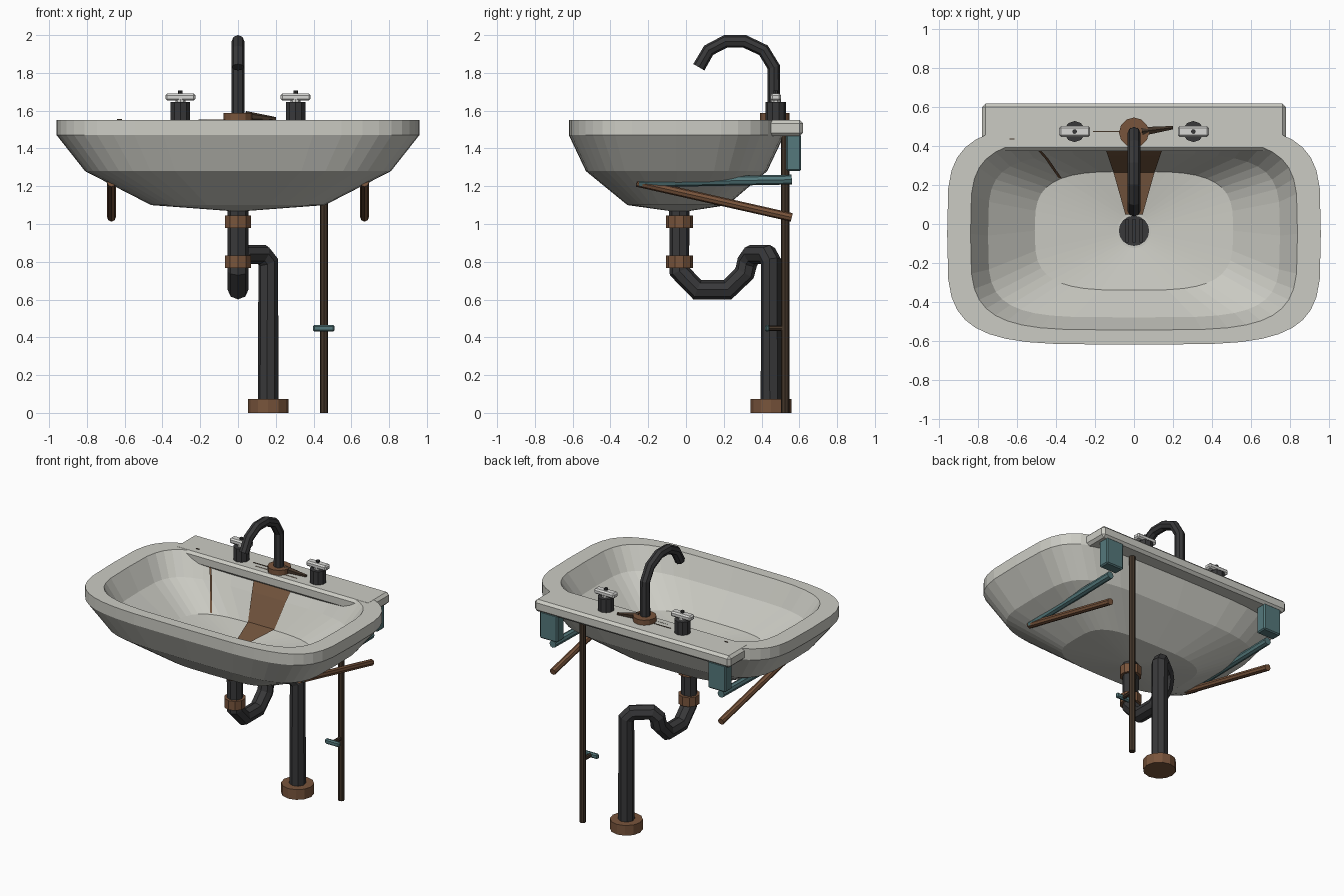
import bpy, bmesh, math
from mathutils import Vector

cube = bpy.data.objects.get("Cube")
if cube:
    bpy.data.objects.remove(cube)


def material(name, rgb):
    m = bpy.data.materials.new(name)
    m.use_nodes = True
    m.diffuse_color = (*rgb, 1)
    m.node_tree.nodes["Principled BSDF"].inputs["Base Color"].default_value = (*rgb, 1)
    return m


CERAMIC = material("old_ceramic", (.60, .60, .55))
WHITE = material("pale_enamel", (.68, .68, .66))
IRON = material("dark_iron", (.04, .04, .042))
COPPER = material("copper", (.19, .09, .045))
RUST = material("rust_stain", (.18, .095, .05))
BROWN = material("dark_brown_pipe", (.055, .035, .022))
TEAL = material("teal_paint", (.09, .19, .20))


def finish(name, bm, mat):
    bmesh.ops.recalc_face_normals(bm, faces=bm.faces)
    mesh = bpy.data.meshes.new(name)
    bm.to_mesh(mesh)
    bm.free()
    mesh.materials.append(mat)
    obj = bpy.data.objects.new(name, mesh)
    bpy.context.collection.objects.link(obj)
    return obj


def rod(name, a, b, r, mat, r2=None, sides=10):
    """Straight round bar from a to b."""
    a, b = Vector(a), Vector(b)
    bm = bmesh.new()
    bmesh.ops.create_cone(bm, cap_ends=True, segments=sides, radius1=r,
                          radius2=r if r2 is None else r2, depth=(b - a).length)
    turn = (b - a).to_track_quat('Z', 'Y').to_matrix().to_4x4()
    bm.transform(turn)
    bmesh.ops.translate(bm, verts=bm.verts, vec=(a + b) / 2)
    return finish(name, bm, mat)


def box(name, lo, hi, mat, bevel=0):
    lo, hi = Vector(lo), Vector(hi)
    bm = bmesh.new()
    bmesh.ops.create_cube(bm, size=1)
    bmesh.ops.scale(bm, verts=bm.verts, vec=hi - lo)
    bmesh.ops.translate(bm, verts=bm.verts, vec=(lo + hi) / 2)
    if bevel:
        bmesh.ops.bevel(bm, geom=bm.edges[:], offset=bevel, segments=1, affect='EDGES')
    return finish(name, bm, mat)


def tube(name, points, r, mat):
    """Eight-sided pipe along a bent path."""
    curve = bpy.data.curves.new(name, 'CURVE')
    curve.dimensions = '3D'
    curve.bevel_depth = r
    curve.bevel_resolution = 2
    curve.use_fill_caps = True
    line = curve.splines.new('POLY')
    line.points.add(len(points) - 1)
    for p, co in zip(line.points, points):
        p.co = (*co, 1)
    obj = bpy.data.objects.new(name, curve)
    bpy.context.collection.objects.link(obj)
    curve.materials.append(mat)
    bpy.ops.object.select_all(action='DESELECT')
    obj.select_set(True)
    bpy.context.view_layer.objects.active = obj
    bpy.ops.object.convert(target='MESH')
    bpy.ops.object.shade_flat()


def strip(name, rows, mat):
    """Thin ribbon; each row is centre x, half width, y, z."""
    bm = bmesh.new()
    pairs = [[bm.verts.new((x + s * w, y, z)) for s in (-1, 1)] for x, w, y, z in rows]
    for (a, b), (c, d) in zip(pairs, pairs[1:]):
        bm.faces.new((a, b, d, c))
    finish(name, bm, mat)


# Basin: rounded rectangular rings, from underside over the rim to the drain
SEGS = 40


def ring(bm, half, front, back, z, power):
    mid, depth = (front + back) / 2, (back - front) / 2
    verts = []
    for i in range(SEGS):
        t = math.tau * i / SEGS
        c, s = math.cos(t), math.sin(t)
        verts.append(bm.verts.new((
            half * math.copysign(abs(c) ** (2 / power), c),
            mid + depth * math.copysign(abs(s) ** (2 / power), s), z)))
    return verts


bm = bmesh.new()
rings = [ring(bm, *spec) for spec in (
    (.06, -.095, .025, 1.07, 2),
    (.46, -.31, .22, 1.10, 3.6),
    (.81, -.53, .43, 1.28, 4.2),
    (.96, -.62, .52, 1.47, 4.2),
    (.96, -.62, .52, 1.55, 4.2),
    (.84, -.545, .445, 1.55, 4.2),
    (.75, -.48, .36, 1.40, 4.2),
    (.51, -.34, .27, 1.225, 3.4),
    (.088, -.123, .053, 1.19, 2))]
for low, high in zip(rings, rings[1:]):
    for i in range(SEGS):
        j = (i + 1) % SEGS
        bm.faces.new((low[i], low[j], high[j], high[i]))
bm.faces.new(rings[0])
bm.faces.new(rings[-1])
finish("basin", bm, CERAMIC)
box("back_ledge", (-.78, .375, 1.465), (.78, .62, 1.551), CERAMIC, .018)

# Drain with grate
rod("drain_plate", (0, -.035, 1.17), (0, -.035, 1.197), .078, IRON, sides=16)
for x in (-.035, 0, .035):
    box("drain_bar", (x - .008, -.095, 1.195), (x + .008, .025, 1.206), IRON)

# Stains and cracks
strip("wide_stain", [(0, .165, .437, 1.553), (0, .135, .352, 1.408),
                     (0, .105, .264, 1.233), (0, .045, .05, 1.2)], RUST)
strip("thin_stain", [(-.52, .008, .415, 1.55), (-.45, .008, .338, 1.406),
                     (-.38, .008, .236, 1.234)], RUST)
box("ledge_crack", (-.21, .472, 1.55), (.1, .477, 1.554), BROWN)
box("ledge_chip", (-.64, .434, 1.55), (-.615, .44, 1.555), BROWN)

# Faucet
rod("faucet_collar", (0, .47, 1.55), (0, .47, 1.587), .077, COPPER, sides=12)
rod("collar_spur", (.04, .475, 1.572), (.2, .495, 1.556), .026, BROWN, .01, 6)
tube("spout", [(0, .465, 1.57), (0, .465, 1.83), (0, .41, 1.92), (0, .31, 1.967),
               (0, .21, 1.967), (0, .12, 1.92), (0, .068, 1.83)], .034, IRON)

# Tap handles
for side in (-1, 1):
    x = side * .305
    rod("tap_base", (x, .475, 1.55), (x, .475, 1.645), .054, IRON)
    rod("tap_neck", (x, .475, 1.64), (x, .475, 1.665), .028, WHITE)
    box("tap_handle", (x - .08, .447, 1.653), (x + .08, .503, 1.691), WHITE, .01)
    rod("tap_screw", (x, .475, 1.685), (x, .475, 1.706), .012, IRON, sides=8)

# Waste pipe, trap and floor flange
tube("waste_pipe", [
    (0, -.035, 1.15), (0, -.035, .75), (0, .06, .652), (0, .22, .652),
    (0, .31, .74), (0, .325, .80), (.03, .35, .838), (.13, .43, .838),
    (.16, .45, .80), (.16, .45, .03)], .055, IRON)
for z in (.98, .768):
    rod("pipe_collar", (0, -.035, z), (0, -.035, z + .066), .072, COPPER)
rod("floor_flange", (.16, .45, 0), (.16, .45, .073), .108, COPPER, sides=12)

# Supply pipe and valve
rod("supply_pipe", (.455, .525, 0), (.455, .525, 1.48), .022, BROWN, sides=8)
rod("valve_stem", (.455, .525, .448), (.455, .43, .448), .014, BROWN, sides=8)
box("valve_handle", (.397, .417, .43), (.512, .443, .466), TEAL, .008)

# Wall brackets and their braces
for side in (-1, 1):
    x = side * .67
    box("bracket_block", (x - .07, .53, 1.28), (x + .07, .61, 1.475), TEAL, .008)
    rod("upper_brace", (x, -.25, 1.22), (x, .56, 1.235), .026, TEAL, sides=8)
    rod("lower_brace", (x, -.26, 1.22), (x, .56, 1.035), .023, COPPER, sides=8)
